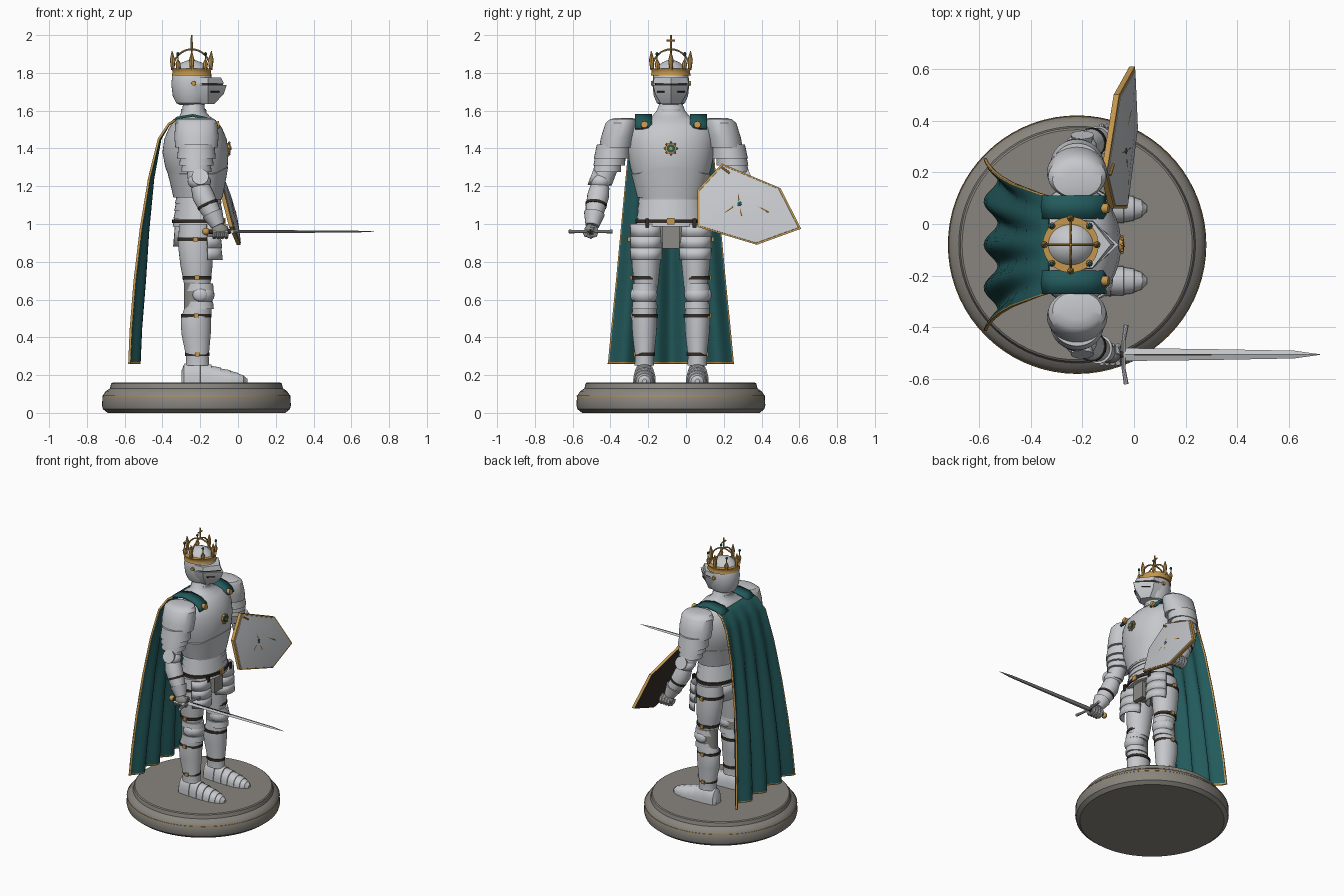
import bpy, bmesh, math
from mathutils import Vector
from math import cos, sin, pi

if "Cube" in bpy.data.objects:
    bpy.data.objects.remove(bpy.data.objects["Cube"])

CX, CY = -0.22, -0.08          # figure centre; it faces +x


def material(name, rgb):
    m = bpy.data.materials.new(name)
    m.diffuse_color = (*rgb, 1)
    m.use_nodes = True
    m.node_tree.nodes["Principled BSDF"].inputs["Base Color"].default_value = m.diffuse_color
    return m


STEEL = material("steel", (.56, .575, .60))
GOLD = material("gold", (.55, .31, .075))
TEAL = material("teal", (.016, .10, .105))
STONE = material("stone", (.25, .235, .21))
LEATHER = material("dark_leather", (.035, .026, .022))
MAIL = material("mail", (.27, .26, .24))


def loft(name, rings, mat, closed=True, caps=True, thick=0):
    """Skin a list of equal-length point rings."""
    bm = bmesh.new()
    vs = [[bm.verts.new(p) for p in r] for r in rings]
    n = len(rings[0])
    for a, b in zip(vs, vs[1:]):
        for i in range(n if closed else n - 1):
            j = (i + 1) % n
            bm.faces.new((a[i], a[j], b[j], b[i]))
    if caps and closed:
        bm.faces.new(vs[0][::-1])
        bm.faces.new(vs[-1])
    bmesh.ops.recalc_face_normals(bm, faces=bm.faces)
    me = bpy.data.meshes.new(name)
    bm.to_mesh(me)
    bm.free()
    ob = bpy.data.objects.new(name, me)
    bpy.context.collection.objects.link(ob)
    for m in (mat if isinstance(mat, tuple) else (mat,)):
        me.materials.append(m)
    if thick:
        mod = ob.modifiers.new("thickness", 'SOLIDIFY')
        mod.thickness, mod.offset = thick, 0
    return ob


def oval(x, y, z, rx, ry, n=32, a0=0, a1=2 * pi, p=1.0):
    full = a1 - a0 > 6.28
    out = []
    for i in range(n):
        a = a0 + (a1 - a0) * i / (n if full else n - 1)
        c, s = cos(a), sin(a)
        out.append((x + rx * math.copysign(abs(c) ** p, c), y + ry * math.copysign(abs(s) ** p, s), z))
    return out


def stack(name, secs, mat, n=32, p=1.0):
    """Vertical loft from (x, y, z, rx, ry) sections."""
    return loft(name, [oval(*s, n=n, p=p) for s in secs], mat)


def tube(name, pts, radii, mat, n=16):
    """Round limb along a path."""
    pts = [Vector(p) for p in pts]
    rings = []
    for i, p in enumerate(pts):
        d = (pts[min(i + 1, len(pts) - 1)] - pts[max(i - 1, 0)]).normalized()
        u = d.cross(Vector((0, 1, 0)) if abs(d.y) < .9 else Vector((1, 0, 0))).normalized()
        v = d.cross(u)
        rings.append([p + radii[i] * (u * cos(2 * pi * k / n) + v * sin(2 * pi * k / n)) for k in range(n)])
    return loft(name, rings, mat)


def ball(name, c, r, mat, n=20):
    k = 10
    return stack(name, [(c[0], c[1], c[2] - r[2] * cos(pi * (i + .15) / (k + .3)), r[0] * sin(pi * (i + .15) / (k + .3)),
                         r[1] * sin(pi * (i + .15) / (k + .3))) for i in range(k + 1)], mat, n)


def box(name, a, b, mat):
    return loft(name, [[(a[0], a[1], z), (b[0], a[1], z), (b[0], b[1], z), (a[0], b[1], z)] for z in (a[2], b[2])], mat)


# Plinth with a fine gold line
stack("plinth", [(CX, CY, z, r, r) for z, r in ((0, .47), (.02, .495), (.04, .5), (.09, .497), (.115, .48),
                                                (.13, .458), (.155, .452), (.16, .445))], STONE, 72)
stack("plinth_line", [(CX, CY, z, .4985, .4985) for z in (.088, .092)], GOLD, 72)

# Breastplate, waist plate, neck
stack("breastplate", [(x, CY, z, rx, ry) for x, z, rx, ry in (
    (-.205, 1.13, .12, .165), (-.21, 1.2, .135, .185), (-.22, 1.3, .165, .215), (-.225, 1.38, .175, .23),
    (-.225, 1.45, .165, .232), (-.225, 1.51, .14, .22), (-.228, 1.55, .11, .17), (-.23, 1.57, .08, .10),
    (-.235, 1.6, .06, .075), (-.235, 1.64, .056, .06))], STEEL, 48)
loft("waist_plate", [[(x, y, z + dz * max(0, (x + .12) / .08)) for x, y, _ in oval(-.212, CY, 0, rx, ry, n=48)]
     for z, rx, ry, dz in ((1.14, .13, .178, 0), (1.22, .148, .198, .02), (1.265, .16, .21, .045), (1.27, .15, .2, .045))],
     STEEL)
tube("neck_ring", [(-.235, CY, 1.595), (-.235, CY, 1.61)], [.068, .066], STEEL, 24)

# Fauld lames, belt, mail hips
for i in range(4):
    z = 1.15 - i * .04
    stack("fauld_lame", [(-.21, CY, z + .012, .112 + .004 * i, .163 + .004 * i), (-.21, CY, z - .042, .124 + .004 * i, .174 + .004 * i)], STEEL, 40)
stack("belt", [(-.21, CY, z, .139, .188) for z in (1.005, 1.025)], LEATHER, 40)
box("belt_buckle", (-.078, CY - .02, .998), (-.066, CY + .02, 1.032), GOLD)
stack("mail_hips", [(-.22, CY, .9, .09, .13), (-.22, CY, 1.02, .105, .165)], MAIL)
box("mail_apron", (-.13, CY - .045, .87), (-.10, CY + .045, 1.0), MAIL)
loft("rump_plate", [oval(-.22, CY, z, rx, .16, n=12, a0=pi * .72, a1=pi * 1.28) for z, rx in ((1, .11), (.88, .12))],
     STEEL, closed=False, thick=.008)

# Chest rosette
for r, x, m in ((.03, -.043, GOLD), (.022, -.039, TEAL), (.009, -.035, GOLD)):
    tube("chest_rosette", [(-.07, CY, 1.4), (x, CY, 1.4)], [r, r], m, 16)
for k in range(8):
    a = k * pi / 4
    ball("rosette_bead", (-.046, CY + .031 * cos(a), 1.4 + .031 * sin(a)), (.006,) * 3, GOLD, 8)

# Helmet, pointed visor, eye slit, pivots
HX = -.245
stack("helmet", [(HX, CY, z, r * 1.03, r * .93) for z, r in ((1.63, .06), (1.64, .08), (1.68, .098), (1.74, .105), (1.79, .1),
                                                            (1.83, .08), (1.855, .05), (1.867, .02), (1.869, .004))], STEEL, 36)


def visor(name, secs, mat):
    loft(name, [[(x0, CY - w, z), (-.16, CY - w * .95, z), (tip, CY, z), (-.16, CY + w * .95, z), (x0, CY + w, z)]
                for z, x0, w, tip in secs], mat)


visor("visor_brow", [(1.745, -.23, .098, -.075), (1.775, -.23, .094, -.09)], STEEL)
visor("eye_slit", [(1.733, -.2, .085, -.08), (1.746, -.2, .085, -.08)], LEATHER)
visor("visor_face", [(1.635, -.2, .055, -.125), (1.69, -.22, .088, -.075), (1.735, -.23, .098, -.06)], STEEL)
for s in (-1, 1):
    tube("visor_pivot", [(-.235, CY + s * .08, 1.745), (-.235, CY + s * .106, 1.745)], [.014, .012], GOLD, 12)
    tube("breath_slot", [(-.145, CY + s * .072, 1.7), (-.1, CY + s * .036, 1.7)], [.004, .004], LEATHER, 6)

# Crown: band, points, arches, cross
stack("crown_band", [(HX, CY, z, r, r) for z, r in ((1.785, .1), (1.785, .106), (1.797, .102), (1.812, .102), (1.822, .108), (1.822, .098))], GOLD, 40)
for k in range(8):
    a = k * pi / 4
    c, s = cos(a), sin(a)
    h = .10 if k % 2 == 0 else .06
    tube("crown_point", [(HX + r * c, CY + r * s, 1.815 + h * t) for r, t in ((.1, 0), (.102, .55), (.104, 1))], [.009, .014, .002], GOLD, 8)
    if k % 2:
        tube("crown_pin", [(HX + .104 * c, CY + .104 * s, z) for z in (1.86, 1.9)], [.003, .003], GOLD, 6)
        ball("crown_gem", (HX + .104 * c, CY + .104 * s, 1.9), (.008, .008, .01), TEAL, 8)
for dx, dy in ((1, 0), (0, 1)):
    tube("crown_arch", [(HX + dx * .1 * cos(a), CY + dy * .1 * cos(a), 1.82 + .105 * sin(a))
                        for a in [pi * i / 16 for i in range(17)]], [.005] * 17, GOLD, 8)
tube("cross_upright", [(HX, CY, 1.92), (HX, CY, 2.0)], [.006, .005], GOLD, 8)
tube("cross_arm", [(HX, CY - .022, 1.972), (HX, CY + .022, 1.972)], [.005, .005], GOLD, 8)

for s in (-1, 1):
    Y = lambda d: CY + s * d
    # Leg plates
    stack("thigh_plate", [(-.215, Y(.13), .67, .068, .062), (-.22, Y(.132), .78, .085, .075), (-.225, Y(.128), .9, .094, .082), (-.22, Y(.12), 1.0, .09, .08)], STEEL)
    stack("mail_knee", [(-.22, Y(.138), z, .066, .056) for z in (.54, .69)], MAIL)
    ball("knee_cap", (-.19, Y(.14), .625), (.066, .07, .055), STEEL, 24)
    ball("knee_wing", (-.2, Y(.195), .625), (.04, .02, .035), STEEL)
    for z in (.665, .57):
        stack("knee_lame", [(-.205, Y(.138), z - .02, .077, .068), (-.205, Y(.138), z + .02, .073, .064)], STEEL)
    stack("greave", [(-.215, Y(.14), .25, .062, .052), (-.215, Y(.14), .3, .06, .05), (-.222, Y(.14), .42, .078, .064),
                     (-.222, Y(.14), .5, .08, .068), (-.21, Y(.14), .565, .07, .062)], STEEL)
    for z, x, rx, ry in ((.92, -.225, .096, .084), (.715, -.217, .078, .071), (.515, -.221, .082, .07), (.31, -.216, .064, .054)):
        stack("leg_strap", [(x, Y(.137 if z < .9 else .128), z + d, rx, ry) for d in (-.009, .009)], LEATHER)
        box("strap_buckle", (x - .012, Y(.135 + ry - .002), z - .012), (x + .012, Y(.137 + ry + .008), z + .012), GOLD)
    # Overlapping sabaton lames
    rings = []
    for i, (x, w, h) in enumerate(((-.3, .03, .06), (-.285, .048, .1), (-.2, .057, .115), (-.14, .06, .095), (-.09, .06, .08),
                                   (-.04, .057, .066), (.0, .047, .052), (.03, .033, .038), (.05, .012, .02))):
        for e in ((1.0, .93) if 1 < i < 8 else (1.0,)):
            rings.append([(x + (.001 if e < 1 else 0), Y(.14) + w * e * cos(pi * k / 16), .16 + h * e * sin(pi * k / 16) ** .8) for k in range(17)])
    loft("sabaton", rings, STEEL)
    # Hanging tasset lames
    for i in range(3):
        z = 1.0 - i * .062
        loft("tasset_lame", [oval(-.21, Y(.13), zz, rx, .086, n=16, a0=-1.25, a1=1.25, p=.8)
                             for zz, rx in ((z, .112 + .003 * i), (z - .066, .12 + .003 * i))], STEEL, closed=False, thick=.008)
    box("tasset_strap", (-.1, Y(.115), .98), (-.088, Y(.135), 1.03), LEATHER)

    # Shoulder plates and arm
    stack("pauldron", [(CX, Y(d), z, rx, ry) for d, z, rx, ry in (
        (.29, 1.405, .112, .09), (.28, 1.46, .117, .09), (.262, 1.535, .112, .084), (.252, 1.555, .095, .07), (.248, 1.562, .05, .04))], STEEL, 36)
    for d, z, r in ((.305, 1.37, .095), (.318, 1.335, .084), (.33, 1.3, .074)):
        stack("shoulder_lame", [(CX, Y(d + .008), z - .024, r * 1.08, r), (CX, Y(d), z + .05, r, r * .92)], STEEL, 32)
    tube("upper_arm", [(CX, Y(.3), 1.42), (-.21, Y(.365), 1.22)], [.065, .054], STEEL, 20)
    ball("elbow_cop", (-.205, Y(.375), 1.225), (.062, .058, .045), STEEL)
    tube("elbow_wing", [(-.2, Y(.36), 1.225), (-.2, Y(.425), 1.25)], [.03, .045], STEEL, 12)
    W = (-.115, Y(.412), 1.02)
    tube("forearm", [(-.2, Y(.375), 1.2), (-.185, Y(.385), 1.15), (-.15, Y(.4), 1.08), W], [.05, .058, .052, .04], STEEL, 20)
    tube("forearm_strap", [(-.163, Y(.395), 1.108), (-.157, Y(.397), 1.095)], [.0575, .0565], LEATHER, 20)
    tube("gauntlet_cuff", [(-.135, Y(.405), 1.055), (-.105, Y(.417), .99)], [.056, .036], STEEL, 18)
    ball("gauntlet", (-.095, Y(.425), .965), (.045, .034, .036), MAIL)
    for k in range(4):
        x = -.125 + k * .021
        tube("finger", [(x, Y(.425) + .033 * cos(a), .96 + .03 * sin(a)) for a in [i * pi / 4 for i in range(-4, 3)]],
             [.011] * 7, STEEL, 8)
    # Cape shoulder strips and clasps
    loft("cape_strip", [[(x, Y(.145) + y, z) for y in (-.045, .045)] for x, z in (
        (-.36, 1.53), (-.32, 1.562), (-.24, 1.575), (-.17, 1.56), (-.13, 1.535), (-.112, 1.505))], TEAL, closed=False, thick=.014)
    tube("cape_clasp", [(-.13, Y(.14), 1.52), (-.098, Y(.14), 1.527)], [.022, .018], GOLD, 14)

# Draped cape with gold hem
PROFILE = ((1.55, -.33, .19), (1.53, -.365, .20), (1.45, -.415, .22), (1.24, -.46, .24), (.97, -.495, .265), (.7, -.52, .29), (.45, -.54, .315), (.27, -.548, .332), (.26, -.549, .334))
US = [0, .012] + [.012 + .976 * i / 48 for i in range(1, 48)] + [.988, 1]
rows = []
for z, x, hw in PROFILE:
    amp = .027 * min(1, (1.56 - z) / .8)
    rows.append([(x - amp * cos(8 * pi * u), CY + (2 * u - 1) * hw, z) for u in US])
cape = loft("cape", rows, (TEAL, GOLD), closed=False, thick=.012)
cols = len(US) - 1
for p in cape.data.polygons:
    r, c = divmod(p.index, cols)
    p.material_index = int(c in (0, cols - 1) or r == len(PROFILE) - 2)

# Sword: diamond blade, guard, grip, pommel
SY, SZ = -.505, .96
loft("sword_blade", [[(x, SY + w, SZ), (x, SY, SZ + t), (x, SY - w, SZ), (x, SY, SZ - t)] for x, w, t in
                     ((-.035, .025, .008), (.3, .021, .007), (.62, .015, .005), (.72, .001, .001))], STEEL)
box("blade_groove", (0, SY - .003, SZ + .003), (.3, SY + .003, SZ + .0085), LEATHER)
tube("sword_guard", [(-.03, -.62, SZ), (-.04, -.56, SZ), (-.04, -.45, SZ), (-.03, -.39, SZ)], [.01, .008, .008, .01], STEEL, 10)
tube("sword_grip", [(-.16, SY, SZ), (-.04, SY, SZ)], [.012, .013], LEATHER, 12)
ball("sword_pommel", (-.17, SY, SZ), (.02, .02, .02), GOLD, 16)

# Tilted shield with gold rim and leather back
OUT = ((.06, 1.18), (.19, 1.32), (.5, 1.19), (.61, .975), (.375, .89), (.06, .985))
MY, MZ = .295, 1.10


def on_shield(y, z, d):
    return (-.085 + .05 * (y - .06) - .26 * (z - 1.18) + d, y, z)


shield = loft("shield", [[on_shield(MY + (y - MY) * k, MZ + (z - MZ) * k, d) for y, z in OUT]
                         for k, d in ((1, -.013), (1, .008), (.955, .01), (.95, .012), (.5, .024))], (STEEL, GOLD, LEATHER))
for p in shield.data.polygons:
    p.material_index = 2 if p.index == 24 else int(p.index < 12)
for a, b in (((.275, 1.165), (.28, 1.125)), ((.285, 1.085), (.295, 1.04)), ((.2, 1.055), (.25, 1.09)), ((.375, 1.095), (.44, 1.06)), ((.19, 1.3), (.23, 1.27))):
    tube("shield_bar", [on_shield(*a, .018), on_shield(*b, .02)], [.006, .006], GOLD, 8)
ball("shield_gem", on_shield(.283, 1.105, .023), (.006, .012, .015), TEAL, 10)

# Smooth shading with crisp plate edges
bpy.ops.object.select_all(action='SELECT')
bpy.context.view_layer.objects.active = cape
bpy.ops.object.shade_smooth_by_angle(angle=math.radians(35))
